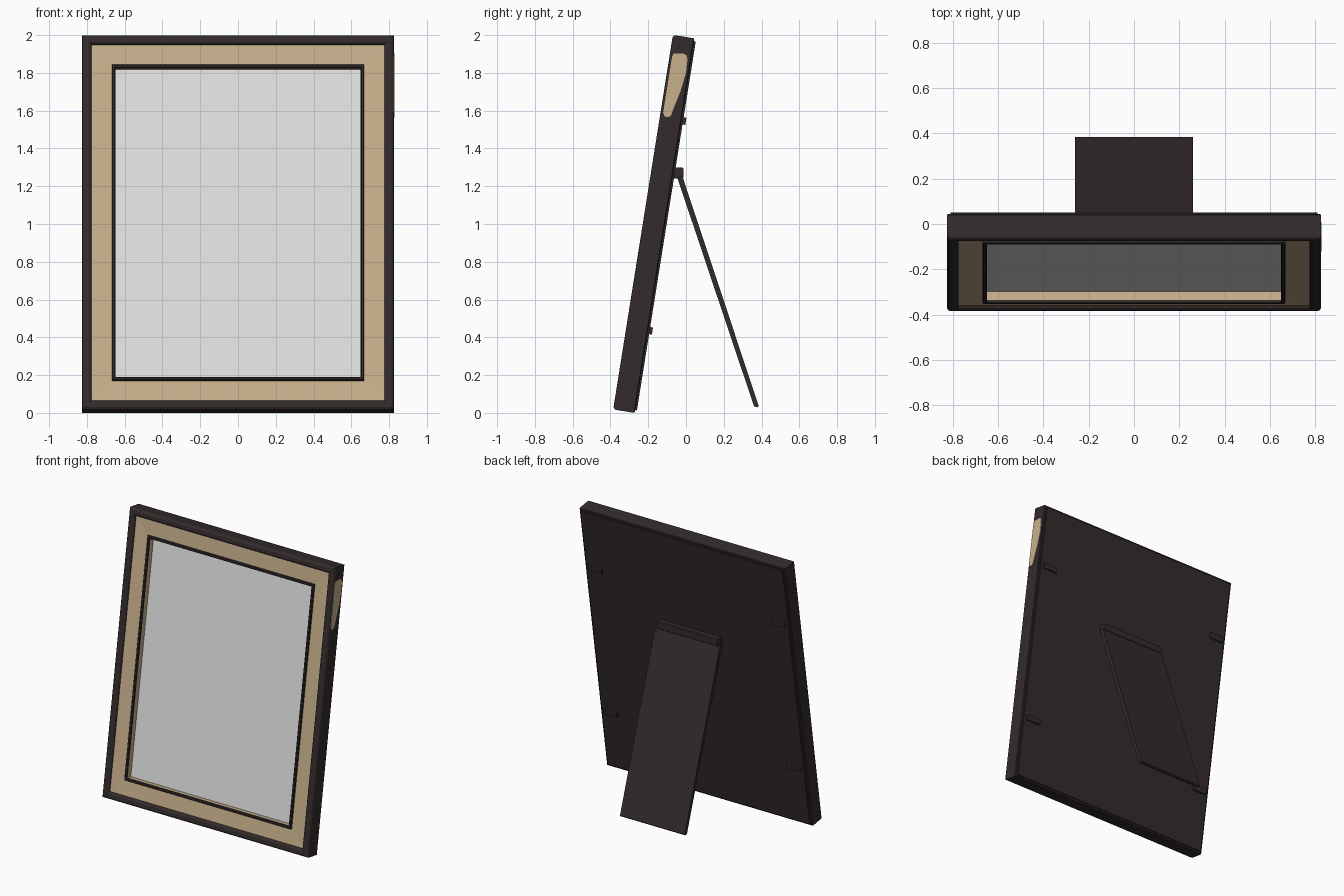
import bpy, bmesh, math

if "Cube" in bpy.data.objects:
    bpy.data.objects.remove(bpy.data.objects["Cube"])

A = math.radians(9.06)          # backward lean of the frame
SA, CA = math.sin(A), math.cos(A)
W, H, T = 0.825, 2.008, 0.115   # half width, height, thickness
OY = -0.272                     # y of the lower back edge


def material(name, rgb):
    m = bpy.data.materials.new(name)
    m.diffuse_color = (*rgb, 1)
    m.use_nodes = True
    m.node_tree.nodes["Principled BSDF"].inputs["Base Color"].default_value = m.diffuse_color
    return m


DARK = material("dark brown wood", (0.034, 0.0245, 0.0255))
TAN = material("tan wood", (0.578, 0.440, 0.266))
GREY = material("pale grey picture", (0.76, 0.76, 0.76))


def lean(x, s, w):
    """Frame coordinates (across, up along frame, out to the front) to world."""
    return (x, OY + s * SA - w * CA, s * CA + w * SA)


def make(name, verts, faces, mat):
    bm = bmesh.new()
    vs = [bm.verts.new(v) for v in verts]
    for f in faces:
        bm.faces.new([vs[i] for i in f])
    bmesh.ops.recalc_face_normals(bm, faces=bm.faces)
    me = bpy.data.meshes.new(name)
    bm.to_mesh(me)
    bm.free()
    me.materials.append(mat)
    ob = bpy.data.objects.new(name, me)
    bpy.context.collection.objects.link(ob)
    return ob


def moulding(name, profile, mat):
    """Sweep a closed (inset, depth) profile round the mitred rectangle."""
    n = len(profile)
    verts = []
    for cx, top in ((-1, 0), (1, 0), (1, 1), (-1, 1)):
        for i, w in profile:
            verts.append(lean(cx * (W - i), H - i if top else i, w))
    faces = []
    for c in range(4):
        d = (c + 1) % 4
        for k in range(n):
            j = (k + 1) % n
            faces.append((c * n + k, d * n + k, d * n + j, c * n + j))
    return make(name, verts, faces, mat)


def prism(name, outline, x0, x1, mat):
    """Extrude a (y, z) outline along x."""
    n = len(outline)
    verts = [(x, y, z) for x in (x0, x1) for y, z in outline]
    faces = [tuple(range(n)), tuple(range(n, 2 * n))]
    faces += [(k, (k + 1) % n, n + (k + 1) % n, n + k) for k in range(n)]
    return make(name, verts, faces, mat)


def leaned_box(name, x0, x1, s0, s1, w0, w1, mat):
    outline = [lean(0, s, w)[1:] for s, w in ((s0, w0), (s1, w0), (s1, w1), (s0, w1))]
    return prism(name, outline, x0, x1, mat)


# Frame mouldings, from the outside in
moulding("outer_rail", [(0, 0.004), (0, 0.100), (0.004, 0.109), (0.013, T), (0.037, T),
                        (0.046, 0.110), (0.050, 0.102), (0.050, 0), (0.004, 0)], DARK)
moulding("tan_panel", [(0.048, 0.096), (0.160, 0.092), (0.160, 0.03), (0.048, 0.03)], TAN)
moulding("inner_bead", [(0.157, 0.085), (0.157, 0.103), (0.161, 0.108), (0.171, 0.108),
                        (0.176, 0.103), (0.176, 0.094), (0.170, 0.085)], DARK)
moulding("inner_wall", [(0.158, 0.095), (0.175, 0.095), (0.175, 0.04), (0.158, 0.04)], TAN)

# Picture and backing board
leaned_box("picture", -W + 0.165, W - 0.165, 0.165, H - 0.165, 0.045, 0.055, GREY)
leaned_box("backing_board", -W + 0.015, W - 0.015, 0.015, H - 0.015, -0.010, 0.035, DARK)

# Tan patch on the right side of the rail
prism("side_patch", [(-0.074, 1.885), (-0.066, 1.902), (-0.012, 1.902), (0.004, 1.892),
                     (0.008, 1.872), (0.000, 1.800), (-0.030, 1.700), (-0.070, 1.600),
                     (-0.080, 1.573), (-0.098, 1.565), (-0.113, 1.570), (-0.121, 1.590)],
      W - 0.003, W + 0.003, TAN)

# Four turn clips on the back
for side in (-1, 1):
    for s in (0.443, 1.567):
        x0, x1 = sorted((side * 0.68, side * 0.79))
        leaned_box("back_clip", x0, x1, s - 0.019, s + 0.019, -0.025, -0.009, DARK)

# Hinge block and easel leg
prism("leg_hinge", [(-0.075, 1.240), (-0.020, 1.240), (-0.013, 1.248),
                    (-0.013, 1.292), (-0.020, 1.298), (-0.065, 1.298)], -0.245, 0.245, DARK)
prism("easel_leg", [(-0.047, 1.248), (-0.020, 1.256), (0.385, 0.037), (0.377, 0.029),
                    (0.360, 0.035)], -0.26, 0.26, DARK)
